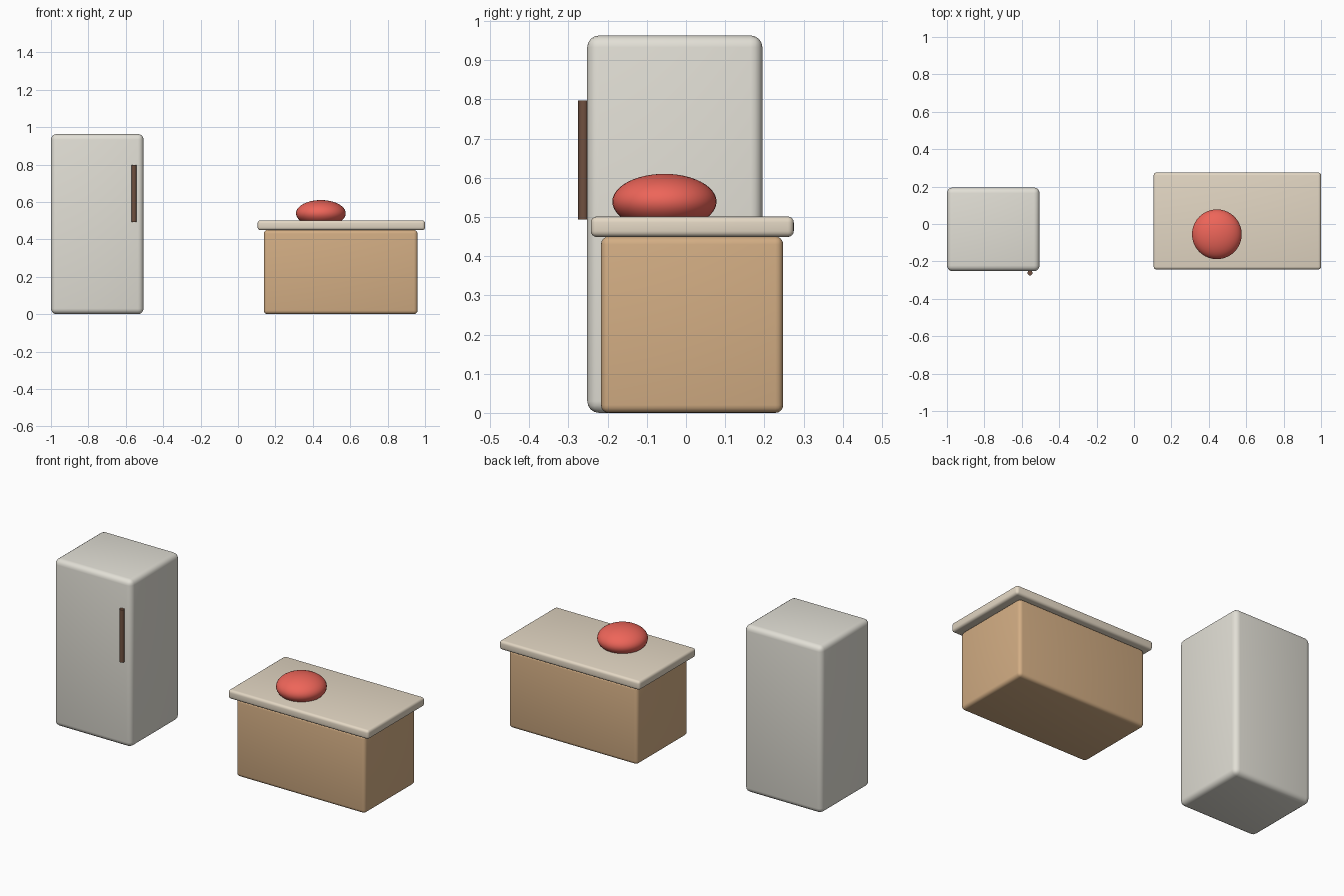
import bpy

if "Cube" in bpy.data.objects:
    bpy.data.objects.remove(bpy.data.objects["Cube"])


def paint(obj, name, rgb):
    mat = bpy.data.materials.new(name)
    mat.diffuse_color = (*rgb, 1)
    mat.use_nodes = True
    mat.node_tree.nodes["Principled BSDF"].inputs["Base Color"].default_value = mat.diffuse_color
    obj.data.materials.append(mat)


def rounded_box(name, lo, hi, radius, mat, rgb):
    bpy.ops.mesh.primitive_cube_add(size=1, location=[(a + b) / 2 for a, b in zip(lo, hi)])
    obj = bpy.context.object
    obj.name = name
    obj.scale = [b - a for a, b in zip(lo, hi)]
    bpy.ops.object.transform_apply(location=False, rotation=False, scale=True)
    bpy.ops.object.shade_smooth()
    bevel = obj.modifiers.new("rounded_edges", "BEVEL")
    bevel.width = radius
    bevel.segments = 4
    paint(obj, mat, rgb)
    return obj


# Refrigerator body
rounded_box("fridge_body", (-1.0, -0.252, 0), (-0.505, 0.195, 0.963), 0.03,
            "fridge_white", (0.76, 0.74, 0.67))

# Refrigerator handle
bpy.ops.mesh.primitive_cylinder_add(vertices=24, radius=0.0135, depth=0.304,
                                    location=(-0.556, -0.2615, 0.645))
handle = bpy.context.object
handle.name = "fridge_handle"
bpy.ops.object.shade_smooth_by_angle()
paint(handle, "handle_brown", (0.16, 0.08, 0.05))

# Counter cabinet and worktop
rounded_box("counter_base", (0.138, -0.217, 0), (0.96, 0.248, 0.45), 0.02,
            "cabinet_wood", (0.65, 0.42, 0.23))
rounded_box("counter_top", (0.105, -0.243, 0.449), (1.0, 0.275, 0.501), 0.015,
            "worktop_cream", (0.77, 0.68, 0.55))

# Squashed red ball resting in the worktop
bpy.ops.mesh.primitive_uv_sphere_add(segments=40, ring_count=24, radius=1,
                                     location=(0.443, -0.055, 0.539))
ball = bpy.context.object
ball.name = "red_dome"
ball.scale = (0.133, 0.133, 0.071)
bpy.ops.object.transform_apply(location=False, rotation=False, scale=True)
bpy.ops.object.shade_smooth()
paint(ball, "dome_red", (0.85, 0.13, 0.10))
